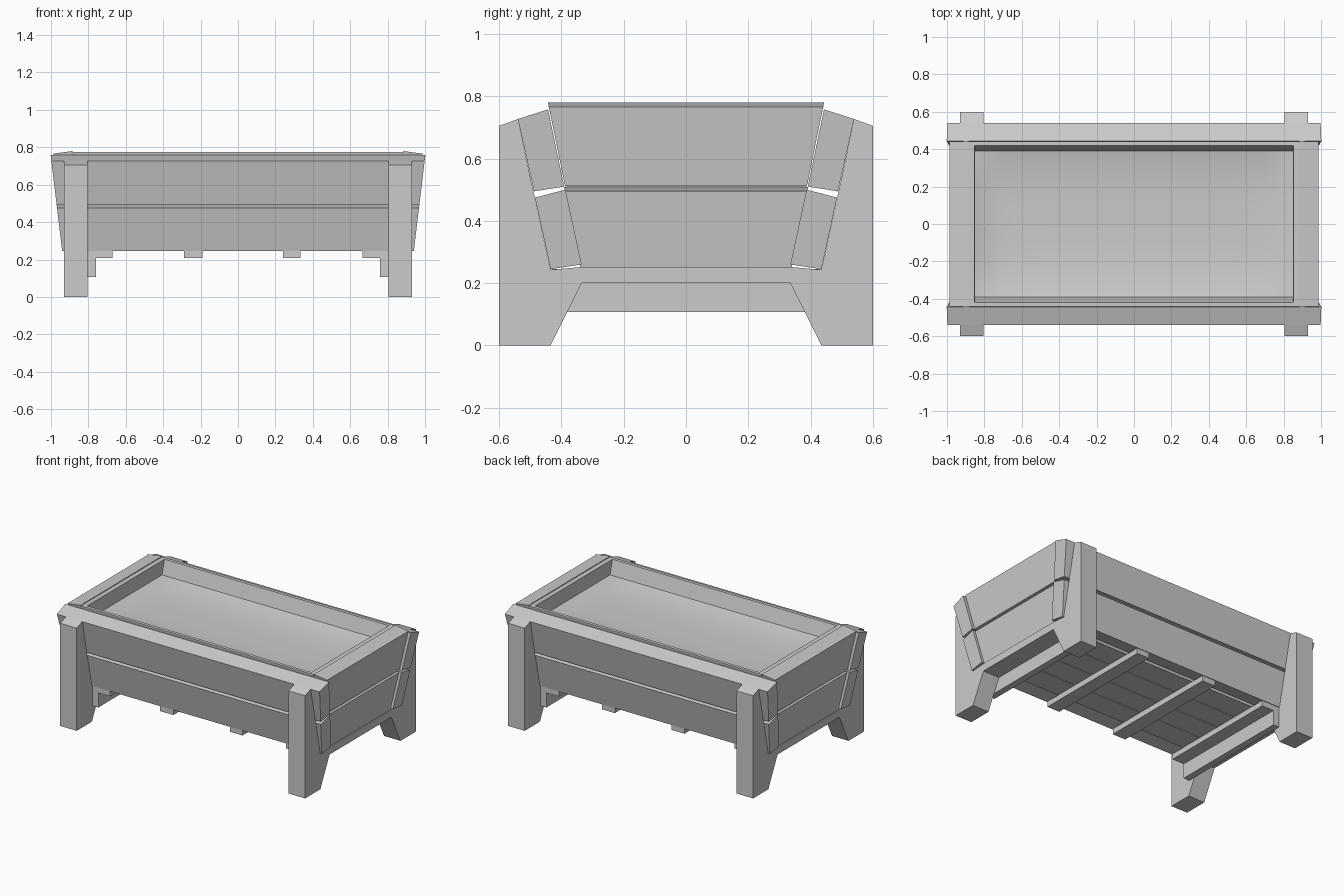
import bpy, bmesh

if "Cube" in bpy.data.objects:
    bpy.data.objects.remove(bpy.data.objects["Cube"])


def make(name, verts, faces):
    me = bpy.data.meshes.new(name)
    me.from_pydata(verts, [], faces)
    bm = bmesh.new()
    bm.from_mesh(me)
    bmesh.ops.recalc_face_normals(bm, faces=bm.faces)
    bm.to_mesh(me)
    bm.free()
    ob = bpy.data.objects.new(name, me)
    bpy.context.collection.objects.link(ob)
    return ob


def prism(name, ring_a, ring_b):
    n = len(ring_a)
    faces = [tuple(range(n)), tuple(range(n, 2 * n))]
    faces += [(i, (i + 1) % n, n + (i + 1) % n, n + i) for i in range(n)]
    return make(name, ring_a + ring_b, faces)


def box(name, x0, x1, y0, y1, z0, z1):
    ring = [(x0, y0), (x1, y0), (x1, y1), (x0, y1)]
    return prism(name, [(x, y, z0) for x, y in ring], [(x, y, z1) for x, y in ring])


# Leg frames: two legs joined by a cross bar, notched for the leaning side boards
HALF = [(.335, .252), (.435, .243), (.54, .727), (.6, .705), (.6, 0), (.435, 0), (.335, .2)]
FRAME = HALF + [(-y, z) for y, z in reversed(HALF)]
for s in (-1, 1):
    prism("leg_frame", [(s * .805, y, z) for y, z in FRAME],
          [(s * .93, y, z) for y, z in FRAME])

# Long side boards, leaning outward, ends cut to follow the end walls
LONG = {
    "lower_side_board": [(.435, .245), (.335, .26), (.387, .5), (.485, .475)],
    "upper_side_board": [(.488, .495), (.391, .51), (.443, .758), (.54, .727)],
}
for name, prof in LONG.items():
    for s in (-1, 1):
        ring = [[(e * (.94 + .12 * (z - .245)), s * y, z) for y, z in prof] for e in (-1, 1)]
        prism(name, *ring)

# End boards, fitted between the long sides
ENDS = {
    "lower_end_board": (.339, [(.923, .252), (.823, .262), (.853, .508), (.953, .496)]),
    "upper_end_board": (.335, [(.955, .513), (.855, .525), (.886, .78), (.986, .766)]),
}
for name, (w, prof) in ENDS.items():
    for s in (-1, 1):
        ring = [[(s * x, e * (w + .204 * (z - .25)), z) for x, z in prof] for e in (-1, 1)]
        prism(name, *ring)

# Floor boards running lengthwise
for i in range(4):
    y = -.33 + i * .166
    box("floor_board", -.82, .82, y, y + .16, .247, .28)

# Cross slats under the floor and rails beside the leg frames
for x0, x1 in ((-.805, -.67), (-.29, -.19), (.24, .335), (.665, .805)):
    box("cross_slat", x0, x1, -.43, .43, .208, .246)
for s in (-1, 1):
    a, b = sorted((s * .76, s * .805))
    box("leg_rail", a, b, -.43, .43, .107, .208)

# Liner: outer skin against the boards, rim, short inner wall down to the soil
LINER = [(.824, .339, .285), (.884, .441, .768), (.884, .441, .776),
         (.852, .419, .776), (.85, .39, .68)]
verts = [(sx * x, sy * y, z) for x, y, z in LINER
         for sx, sy in ((-1, -1), (1, -1), (1, 1), (-1, 1))]
faces = [(4 * k + i, 4 * k + (i + 1) % 4, 4 * k + 4 + (i + 1) % 4, 4 * k + 4 + i)
         for k in range(len(LINER) - 1) for i in range(4)]
make("liner", verts, faces + [(0, 1, 2, 3)])

# Gently dished soil surface
NX, NY = 32, 20
verts = []
for j in range(NY + 1):
    for i in range(NX + 1):
        u, v = 2 * i / NX - 1, 2 * j / NY - 1
        z = .65 + .03 * (1 - (1 - u ** 12) * (1 - abs(v) ** 3))
        verts.append((.85 * u, .39 * v, z))
W = NX + 1
faces = [(j * W + i, j * W + i + 1, (j + 1) * W + i + 1, (j + 1) * W + i)
         for j in range(NY) for i in range(NX)]
soil = make("soil", verts, faces)
soil.data.polygons.foreach_set("use_smooth", [True] * len(faces))
if soil.data.polygons[0].normal.z < 0:
    soil.data.flip_normals()
